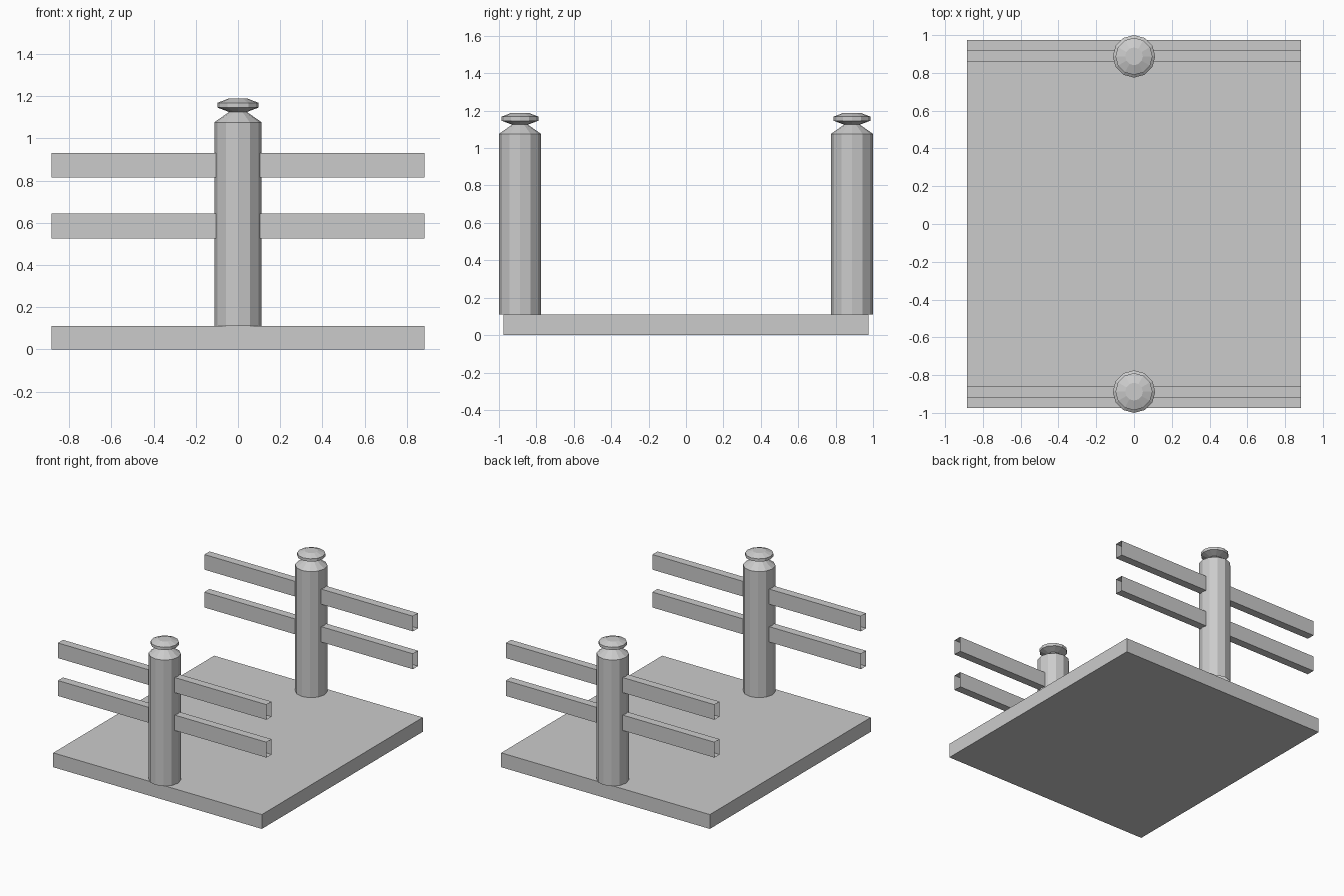
import bpy, bmesh, math

if "Cube" in bpy.data.objects:
    bpy.data.objects.remove(bpy.data.objects["Cube"])

SIDES = 12
POST_Y = 0.8875


def finish(bm, name):
    bmesh.ops.recalc_face_normals(bm, faces=bm.faces)
    mesh = bpy.data.meshes.new(name)
    bm.to_mesh(mesh)
    bm.free()
    obj = bpy.data.objects.new(name, mesh)
    bpy.context.collection.objects.link(obj)
    return obj


def box(name, half_x, y0, y1, z0, z1, open_ends=False):
    bm = bmesh.new()
    bmesh.ops.create_cube(bm, size=1)
    for v in bm.verts:
        v.co = (v.co.x * 2 * half_x,
                y1 if v.co.y > 0 else y0,
                z1 if v.co.z > 0 else z0)
    bm.normal_update()
    if open_ends:
        ends = [f for f in bm.faces if abs(f.normal.x) > 0.9]
        bmesh.ops.delete(bm, geom=ends, context='FACES_ONLY')
    return finish(bm, name)


def turned(name, profile, y):
    # Revolve (radius, z) pairs into flat-sided rings, closed on top
    bm = bmesh.new()
    rings = []
    for r, z in profile:
        rings.append([bm.verts.new((r * math.cos(2 * math.pi * i / SIDES),
                                    y + r * math.sin(2 * math.pi * i / SIDES), z))
                      for i in range(SIDES)])
    for a, b in zip(rings, rings[1:]):
        for i in range(SIDES):
            j = (i + 1) % SIDES
            bm.faces.new((a[i], a[j], b[j], b[i]))
    bm.faces.new(rings[-1])
    return finish(bm, name)


# Ground slab
box("base_slab", 0.885, -0.975, 0.975, 0, 0.11)

# Post with shoulder, neck and flared cap
post_profile = [(0.1125, 0.11), (0.1125, 1.076), (0.042, 1.125),
                (0.098, 1.146), (0.098, 1.168), (0.047, 1.188)]

for side, y in (("front", -POST_Y), ("back", POST_Y)):
    turned(side + "_post", post_profile, y)
    # Open-ended rails running through the post
    for level, z0, z1 in (("lower", 0.525, 0.643), ("upper", 0.815, 0.931)):
        box(f"{side}_{level}_rail", 0.885, y - 0.031, y + 0.031, z0, z1, open_ends=True)
